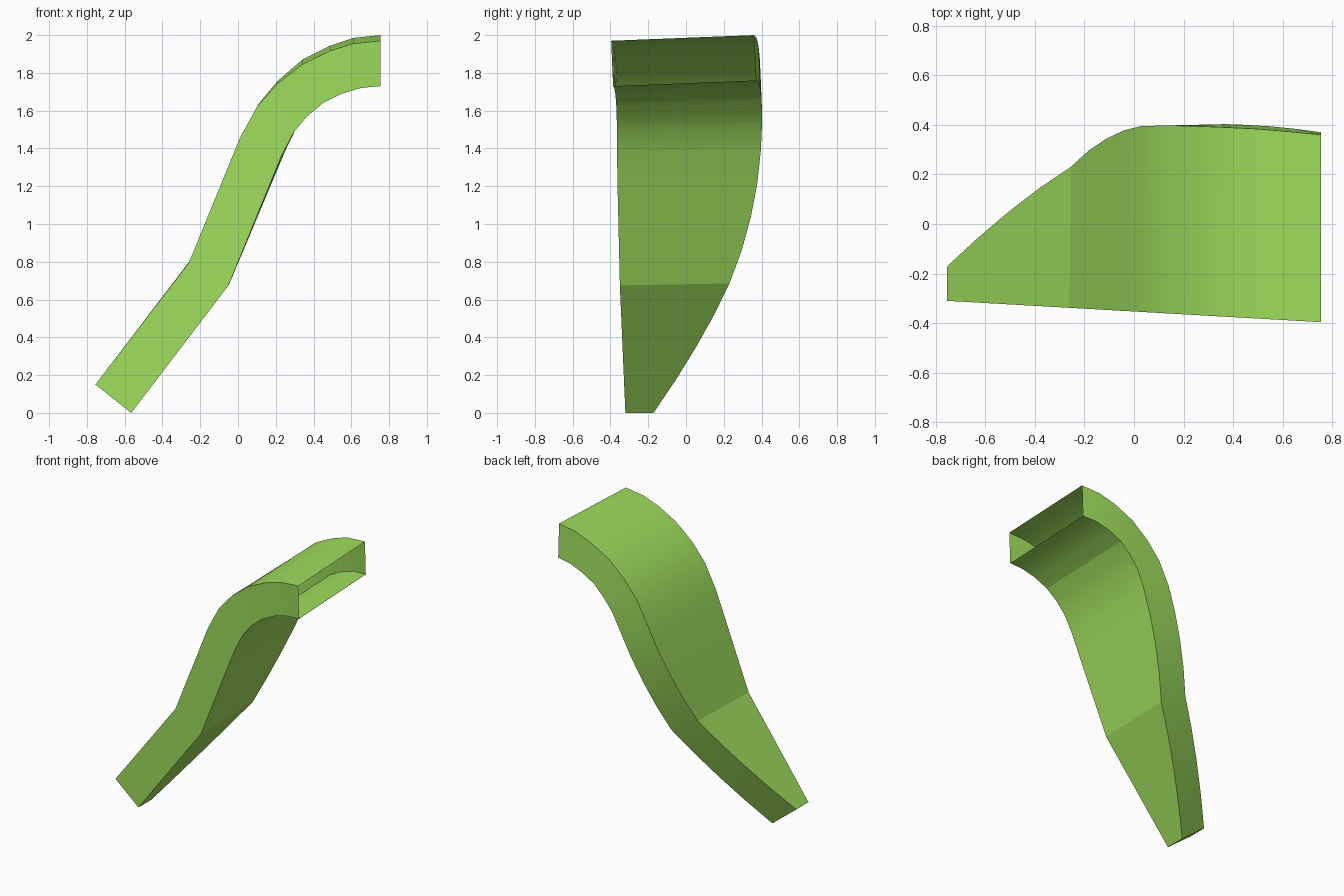
import bpy, bmesh, math

if "Cube" in bpy.data.objects:
    bpy.data.objects.remove(bpy.data.objects["Cube"])

# Stations along the strand: outer x, z, inner x, z, back-edge y, back shift x, z
stations = [
    (-0.755, 0.15, -0.565, 0.00, -0.172, 0.0, 0.0),
    (-0.26, 0.795, -0.05, 0.675, 0.23, 0.005, 0.01),
    (0.01, 1.455, 0.232, 1.365, 0.395, 0.018, 0.022),
    (0.10, 1.62, 0.295, 1.485, 0.397, 0.012, 0.02),
    (0.205, 1.74, 0.365, 1.57, 0.396, 0.008, 0.02),
    (0.34, 1.845, 0.45, 1.64, 0.391, 0.0, 0.025),
    (0.49, 1.918, 0.55, 1.69, 0.384, 0.0, 0.027),
    (0.61, 1.955, 0.65, 1.72, 0.374, 0.0, 0.03),
    (0.755, 1.97, 0.755, 1.73, 0.36, 0.0, 0.03),
]
# Back-edge y at the quarter points of the two straight runs
bulge = [(-0.056, 0.05, 0.146), (0.295, 0.343, 0.377)]

rows = []
for i, s in enumerate(stations):
    rows.append(s)
    if i < 2:
        n = stations[i + 1]
        for k, y in enumerate(bulge[i], 1):
            r = [a + (b - a) * k / 4 for a, b in zip(s, n)]
            r[4] = y
            rows.append(tuple(r))


def front_y(x):
    return -0.353 - 0.057 * x


# Four-sided shell: closed at the low tip, open at the upper end
bm = bmesh.new()
rings = []
for ox, oz, ix, iz, yb, dx, dz in rows:
    lean = 0.01 * max(0.0, min(1.0, (oz - 1.4) / 0.5))
    rings.append([bm.verts.new(p) for p in (
        (ox, front_y(ox), oz),
        (ix, front_y(ix) + lean, iz),
        (ix + dx, yb + lean, iz + dz),
        (ox + dx, yb, oz + dz))])
for a, b in zip(rings, rings[1:]):
    for j in range(4):
        k = (j + 1) % 4
        bm.faces.new((a[j], a[k], b[k], b[j]))
bm.faces.new(rings[0][::-1])
bmesh.ops.recalc_face_normals(bm, faces=bm.faces)
# The big front wall must face -y
if max(bm.faces, key=lambda f: -f.calc_center_median().y).normal.y > 0:
    bmesh.ops.reverse_faces(bm, faces=bm.faces)

mesh = bpy.data.meshes.new("curved_strand")
bm.to_mesh(mesh)
bm.free()
strand = bpy.data.objects.new("curved_strand", mesh)
bpy.context.collection.objects.link(strand)

# Green colour and smooth bend
green = bpy.data.materials.new("light_green")
green.diffuse_color = (0.35, 0.73, 0.11, 1)
green.use_nodes = True
green.node_tree.nodes["Principled BSDF"].inputs["Base Color"].default_value = green.diffuse_color
mesh.materials.append(green)
bpy.context.view_layer.objects.active = strand
strand.select_set(True)
bpy.ops.object.shade_smooth_by_angle(angle=math.radians(13.5))
